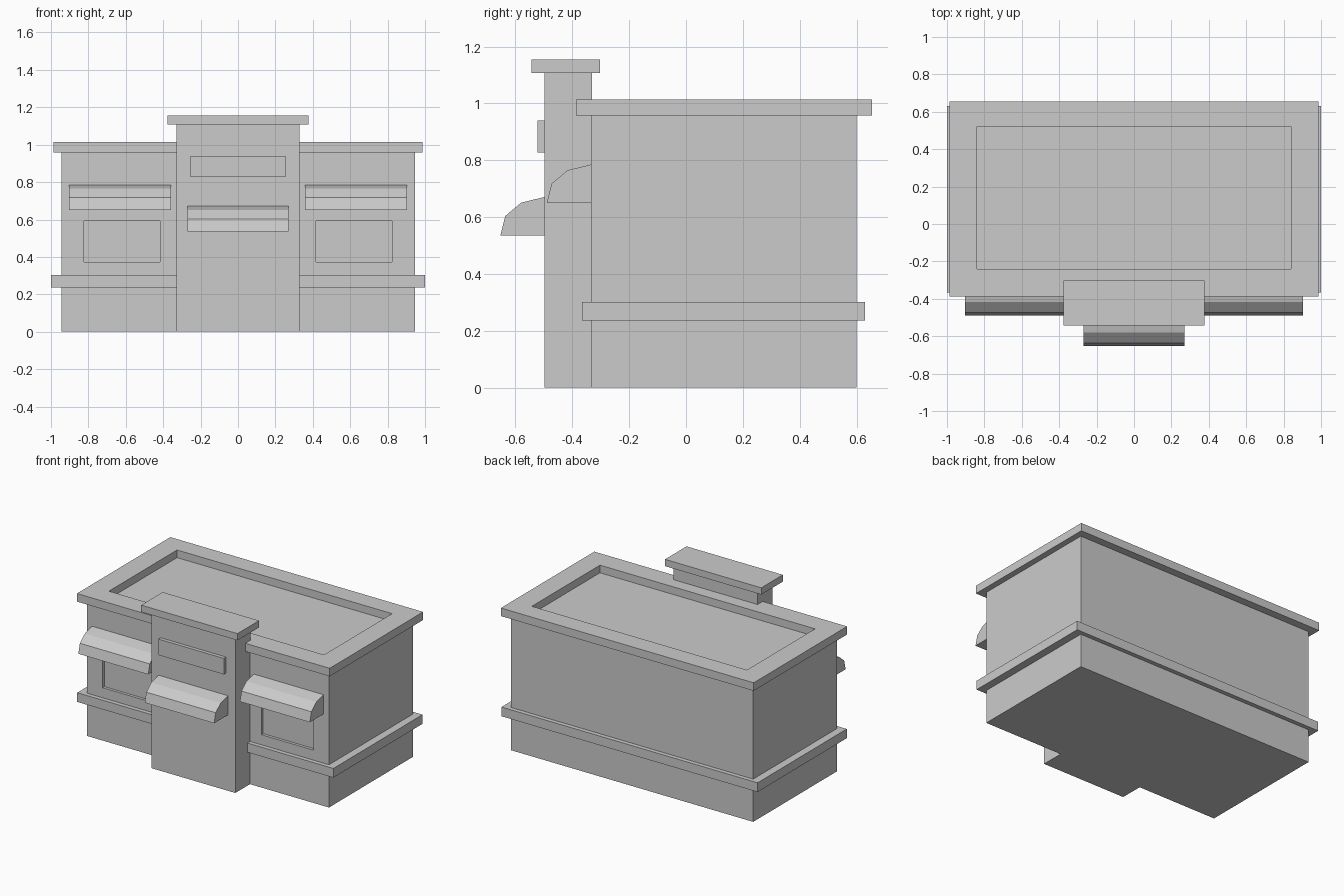
import bpy, bmesh

if "Cube" in bpy.data.objects:
    bpy.data.objects.remove(bpy.data.objects["Cube"])


def finish(name, bm):
    bmesh.ops.recalc_face_normals(bm, faces=bm.faces)
    mesh = bpy.data.meshes.new(name)
    bm.to_mesh(mesh)
    bm.free()
    obj = bpy.data.objects.new(name, mesh)
    bpy.context.collection.objects.link(obj)
    return obj


def stack(name, sections):
    """Closed shell through stacked rectangles (x0, x1, y0, y1, z)."""
    bm = bmesh.new()
    rings = [[bm.verts.new(p) for p in
              ((x0, y0, z), (x1, y0, z), (x1, y1, z), (x0, y1, z))]
             for x0, x1, y0, y1, z in sections]
    for a, b in zip(rings, rings[1:]):
        for i in range(4):
            j = (i + 1) % 4
            bm.faces.new((a[i], a[j], b[j], b[i]))
    bm.faces.new(rings[0][::-1])
    bm.faces.new(rings[-1])
    return finish(name, bm)


def box(name, x0, x1, y0, y1, z0, z1):
    return stack(name, [(x0, x1, y0, y1, z0), (x0, x1, y0, y1, z1)])


def awning(name, x0, x1, y, z):
    """Faceted quarter-round canopy fixed to a wall at y, underside at z."""
    profile = [(0, 0), (-0.155, 0), (-0.138, 0.068), (-0.082, 0.115), (0, 0.135)]
    bm = bmesh.new()
    face = bm.faces.new([bm.verts.new((x0, y + dy, z + dz)) for dy, dz in profile])
    out = bmesh.ops.extrude_face_region(bm, geom=[face])
    moved = [v for v in out["geom"] if isinstance(v, bmesh.types.BMVert)]
    bmesh.ops.translate(bm, vec=(x1 - x0, 0, 0), verts=moved)
    return finish(name, bm)


# Main block with base band, cornice and sunken roof in one shell
wall = (-0.945, 0.945, -0.335, 0.60)
band = (-1.0, 1.0, -0.365, 0.63)
cornice = (-0.987, 0.987, -0.387, 0.655)
roof = (-0.84, 0.84, -0.24, 0.52)
levels = [(wall, 0), (wall, 0.237), (band, 0.237), (band, 0.302), (wall, 0.302),
          (wall, 0.957), (cornice, 0.957), (cornice, 1.014), (roof, 1.014), (roof, 0.96)]
building = stack("main_building", [(*rect, z) for rect, z in levels])

# Entrance tower, its cap and blank sign board
box("entrance_tower", -0.328, 0.328, -0.498, -0.33, 0, 1.12)
box("tower_cap", -0.376, 0.376, -0.543, -0.303, 1.107, 1.155)
box("sign_board", -0.255, 0.255, -0.523, -0.49, 0.827, 0.94)
awning("entrance_awning", -0.271, 0.271, -0.498, 0.536)

# Recessed windows and awnings on both wings
for side, s in (("left", -1), ("right", 1)):
    x0, x1 = sorted((s * 0.417, s * 0.823))
    cutter = box(side + "_window_cutter", x0, x1, -0.50, -0.315, 0.373, 0.592)
    cutter.hide_render = True
    cutter.hide_set(True)
    cut = building.modifiers.new(side + "_window", "BOOLEAN")
    cut.operation = "DIFFERENCE"
    cut.solver = "EXACT"
    cut.object = cutter
    x0, x1 = sorted((s * 0.358, s * 0.904))
    awning(side + "_awning", x0, x1, -0.335, 0.65)
